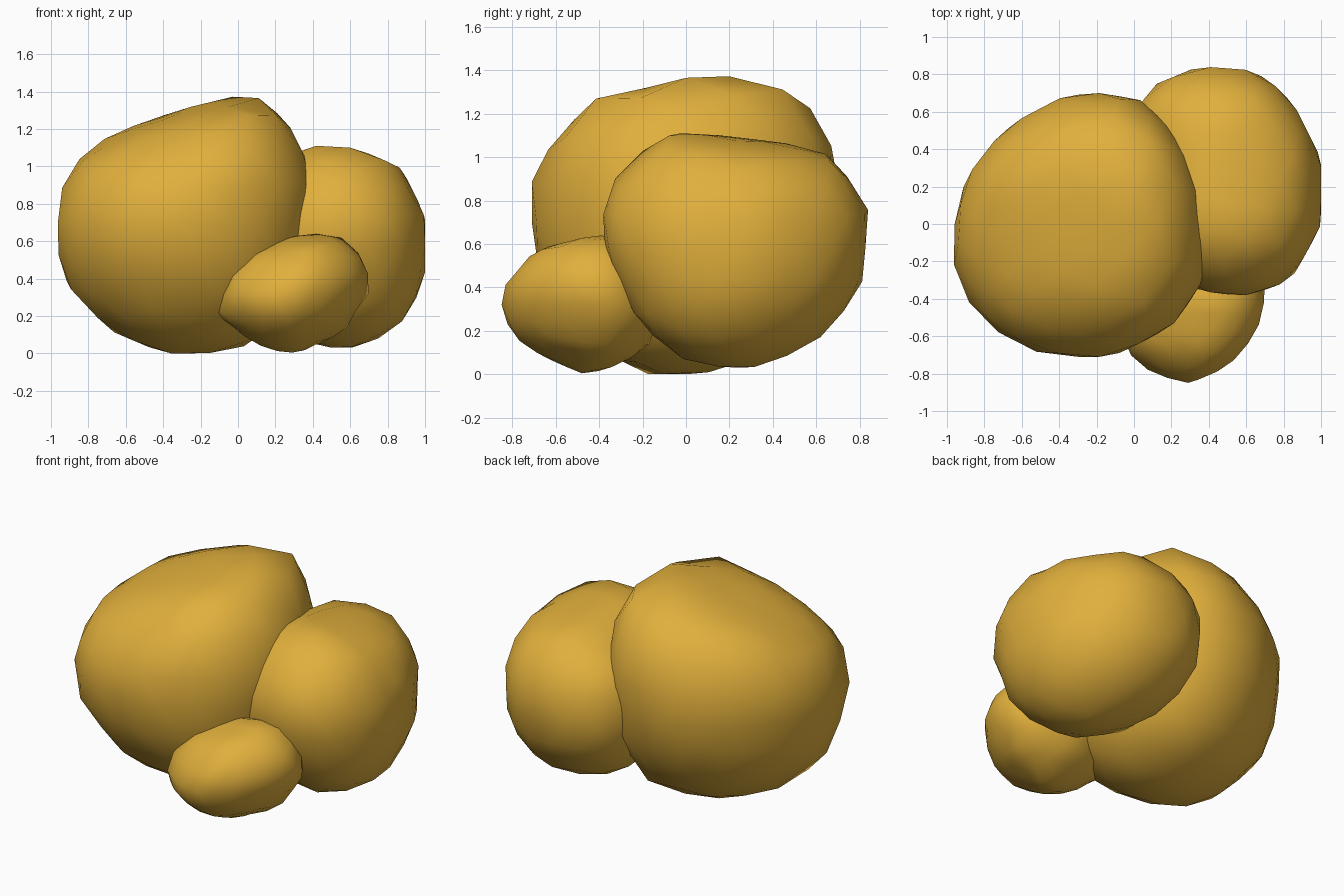
import bpy, bmesh, math
from mathutils import Vector

if "Cube" in bpy.data.objects:
    bpy.data.objects.remove(bpy.data.objects["Cube"])

gold = bpy.data.materials.new("ochre_stone")
gold.diffuse_color = (0.75, 0.43, 0.045, 1)
gold.use_nodes = True
gold.node_tree.nodes["Principled BSDF"].inputs["Base Color"].default_value = gold.diffuse_color


def ico_dirs(level):
    bm = bmesh.new()
    bmesh.ops.create_icosphere(bm, subdivisions=level, radius=1)
    dirs = [v.co.normalized() for v in bm.verts]
    bm.free()
    return dirs


NORMALS = ico_dirs(4)


def boulder(name, centre, front, side, top):
    """Round stone whose outlines follow the front (xz), side (yz) and top (xy) profiles."""
    c = Vector(centre)
    profiles = [(0, 2, front), (1, 2, side), (0, 1, top)]

    def reach(i, j, pts, n):
        return max((p[0] - c[i]) * n[i] + (p[1] - c[j]) * n[j] for p in pts)

    # tangent plane distance for each normal, blended from the three profiles
    planes = []
    for n in NORMALS:
        h2 = sum(max(reach(i, j, pts, n), 0) ** 2 for i, j, pts in profiles)
        for axis in range(3):
            e = Vector((0, 0, 0))
            e[axis] = n[axis]
            ends = [reach(i, j, pts, e) for i, j, pts in profiles if axis in (i, j)]
            h2 -= (sum(ends) / 2) ** 2
        planes.append((n, math.sqrt(max(h2, 0.02))))

    bm = bmesh.new()
    bmesh.ops.create_icosphere(bm, subdivisions=3, radius=1)
    for v in bm.verts:
        d = v.co.normalized()
        v.co = c + d * min(h / n.dot(d) for n, h in planes if n.dot(d) > 0.1)
    for f in bm.faces:
        f.smooth = True
    me = bpy.data.meshes.new(name)
    bm.to_mesh(me)
    bm.free()
    me.materials.append(gold)
    ob = bpy.data.objects.new(name, me)
    bpy.context.collection.objects.link(ob)


# large left boulder
boulder("large_boulder", (-0.3, 0, 0.7),
        [(-1, .78), (-.81, 1.1), (-.52, 1.23), (-.23, 1.33), (.05, 1.385), (.16, 1.375), (.35, 1.1),
         (.41, .85), (.37, .5), (.25, .2), (.04, .04), (-.25, 0), (-.39, 0), (-.68, .12), (-.95, .4)],
        [(-.71, .94), (-.71, .55), (-.5, .2), (-.21, 0), (.1, 0), (.45, .15), (.65, .5), (.7, .8),
         (.67, 1.06), (.49, 1.33), (.31, 1.385), (.07, 1.375), (-.37, 1.3), (-.48, 1.22)],
        [(-1, -.12), (-.91, .23), (-.68, .52), (-.35, .7), (0, .69), (.26, .45), (.39, .1),
         (.41, -.1), (.37, -.3), (.2, -.55), (-.14, -.71), (-.54, -.68), (-.86, -.48)])

# medium boulder at the right
boulder("medium_boulder", (0.5, 0.23, 0.58),
        [(.35, 1.1), (.4, 1.11), (.6, 1.1), (.86, 1), (1, .74), (1, .42), (.88, .17), (.63, .02),
         (.4, .04), (.12, .2), (-.03, .5), (.05, .9)],
        [(-.39, .58), (-.37, .85), (-.12, 1.11), (.15, 1.1), (.42, 1.07), (.69, 1), (.855, .73),
         (.81, .4), (.58, .13), (.28, .02), (0, .06), (-.21, .21)],
        [(.05, .74), (.34, .86), (.65, .82), (.85, .65), (1, .35), (1, 0), (.83, -.3), (.6, -.38),
         (.35, -.36), (.1, -.2), (-.03, .1), (-.03, .5)])

# small boulder at the front
boulder("small_boulder", (0.29, -0.48, 0.32),
        [(-.14, .22), (-.1, .41), (.06, .56), (.34, .64), (.5, .64), (.58, .61), (.7, .49), (.71, .33),
         (.58, .12), (.31, 0), (.16, .02), (.04, .07)],
        [(-.86, .37), (-.83, .2), (-.69, .08), (-.48, 0), (-.36, .02), (-.17, .12), (-.1, .3),
         (-.2, .55), (-.38, .64), (-.67, .58), (-.75, .52)],
        [(-.05, -.68), (.1, -.8), (.3, -.855), (.5, -.76), (.66, -.57), (.71, -.36), (.6, -.18),
         (.3, -.1), (0, -.2), (-.14, -.4)])
